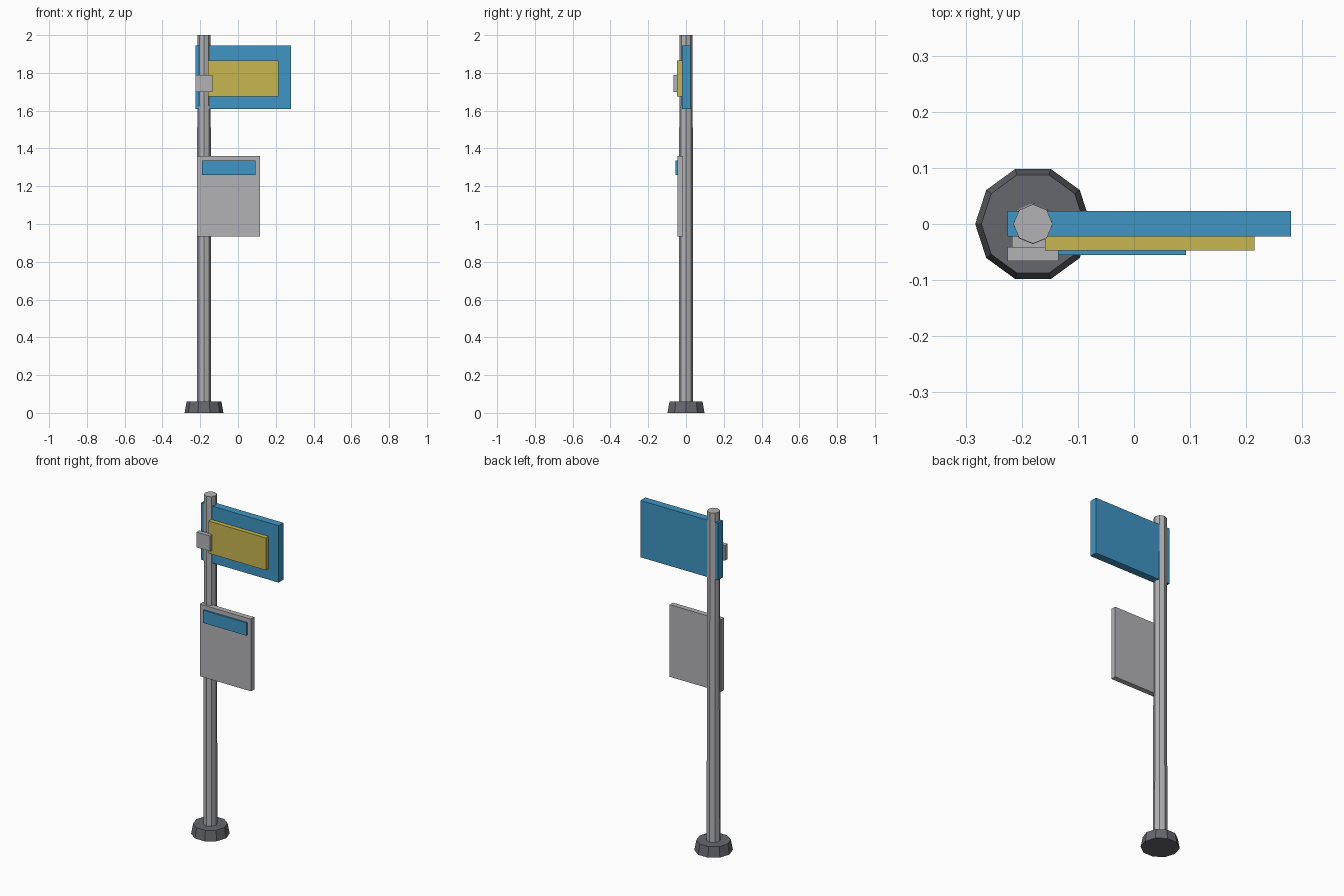
import bpy

if "Cube" in bpy.data.objects:
    bpy.data.objects.remove(bpy.data.objects["Cube"])


def material(name, rgb):
    m = bpy.data.materials.new(name)
    m.diffuse_color = (*rgb, 1.0)
    m.use_nodes = True
    m.node_tree.nodes["Principled BSDF"].inputs["Base Color"].default_value = m.diffuse_color
    return m


GREY = material("light grey metal", (0.45, 0.45, 0.47))
DARK = material("dark grey", (0.13, 0.135, 0.15))
BLUE = material("sign blue", (0.05, 0.30, 0.55))
YELLOW = material("plate yellow", (0.58, 0.47, 0.08))

POLE_X = -0.18


def finish(name, mat):
    ob = bpy.context.object
    ob.name = name
    ob.data.materials.append(mat)
    return ob


def column(name, sides, r_bottom, r_top, z0, z1, mat):
    """Tapered prism with a corner pointing along +x."""
    bpy.ops.mesh.primitive_cone_add(vertices=sides, radius1=r_bottom, radius2=r_top,
                                    depth=z1 - z0, location=(POLE_X, 0, (z0 + z1) / 2))
    ob = finish(name, mat)
    if sides % 4:  # turn so a corner lies on the x axis
        ob.rotation_euler.z = 1.5707963
    return ob


def plate(name, x, y, z, mat):
    """Box given by its (min, max) range on each axis."""
    spans = (x, y, z)
    bpy.ops.mesh.primitive_cube_add(size=1, location=[(a + b) / 2 for a, b in spans])
    ob = finish(name, mat)
    ob.scale = [b - a for a, b in spans]
    return ob


# Foot and pole
column("base_foot", 10, 0.103, 0.092, 0.0, 0.06, DARK)
column("pole", 8, 0.038, 0.035, 0.005, 2.0, GREY)

# Upper sign with its yellow plate and clamp
plate("upper_sign", (-0.225, 0.28), (-0.022, 0.023), (1.61, 1.945), BLUE)
plate("yellow_plate", (-0.159, 0.215), (-0.047, -0.021), (1.675, 1.865), YELLOW)
plate("sign_clamp", (-0.225, -0.135), (-0.066, -0.041), (1.70, 1.79), GREY)

# Lower timetable board with its header strip
plate("timetable_board", (-0.217, 0.117), (-0.046, -0.015), (0.935, 1.36), GREY)
plate("header_strip", (-0.19, 0.093), (-0.055, -0.045), (1.26, 1.335), BLUE)
